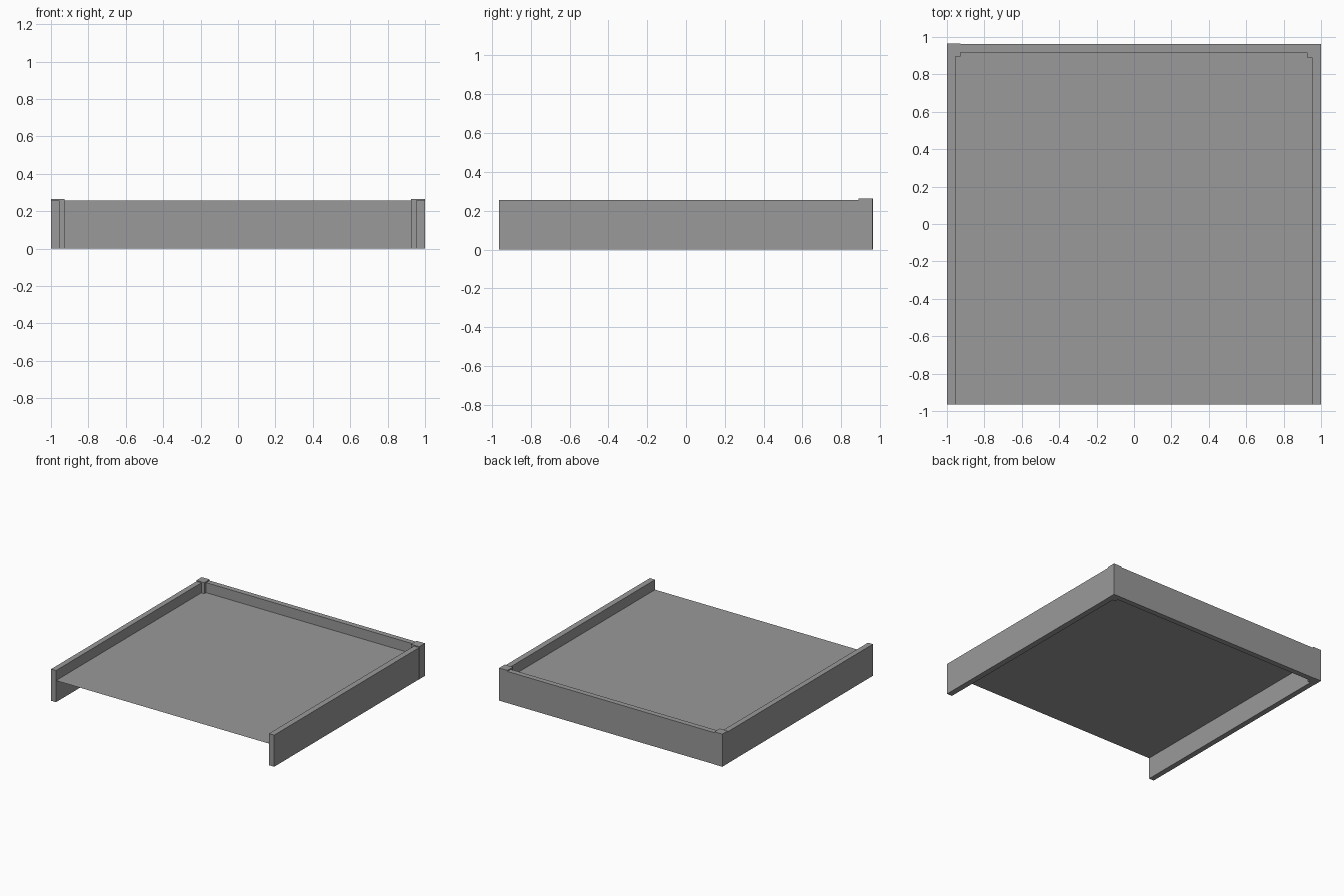
import bpy, bmesh

if "Cube" in bpy.data.objects:
    bpy.data.objects.remove(bpy.data.objects["Cube"])

# dark grey finish shared by all parts
dark_grey = bpy.data.materials.new("dark_grey")
dark_grey.diffuse_color = (0.32, 0.32, 0.32, 1)
dark_grey.use_nodes = True
dark_grey.node_tree.nodes["Principled BSDF"].inputs["Base Color"].default_value = dark_grey.diffuse_color


def add_part(name, mesh):
    mesh.materials.append(dark_grey)
    obj = bpy.data.objects.new(name, mesh)
    bpy.context.collection.objects.link(obj)


def box(name, x0, x1, y0, y1, z0, z1):
    """Axis-aligned box from its limits."""
    bm = bmesh.new()
    bmesh.ops.create_cube(bm, size=1)
    for v in bm.verts:
        v.co = (x1 if v.co.x > 0 else x0,
                y1 if v.co.y > 0 else y0,
                z1 if v.co.z > 0 else z0)
    mesh = bpy.data.meshes.new(name)
    bm.to_mesh(mesh)
    bm.free()
    add_part(name, mesh)


FRONT, BACK = -0.964, 0.962
WALL_TOP, POST_TOP = 0.256, 0.264

# side walls, open at the front
box("left_wall", -0.999, -0.955, FRONT, 0.90, 0, WALL_TOP)
box("right_wall", 0.952, 0.999, FRONT, 0.90, 0, WALL_TOP)

# back wall between the corner posts
box("back_wall", -0.94, 0.94, 0.918, BACK, 0, WALL_TOP)

# slightly taller corner posts
box("left_corner_post", -1.0, -0.928, 0.895, 0.964, 0, POST_TOP)
box("right_corner_post", 0.926, 1.0, 0.89, BACK, 0, POST_TOP)

# thin raised floor, a single sheet
floor = bpy.data.meshes.new("floor_panel")
floor.from_pydata([(-0.957, FRONT, 0.175), (0.955, FRONT, 0.175),
                   (0.955, 0.922, 0.175), (-0.957, 0.922, 0.175)],
                  [], [(0, 1, 2, 3)])
add_part("floor_panel", floor)
